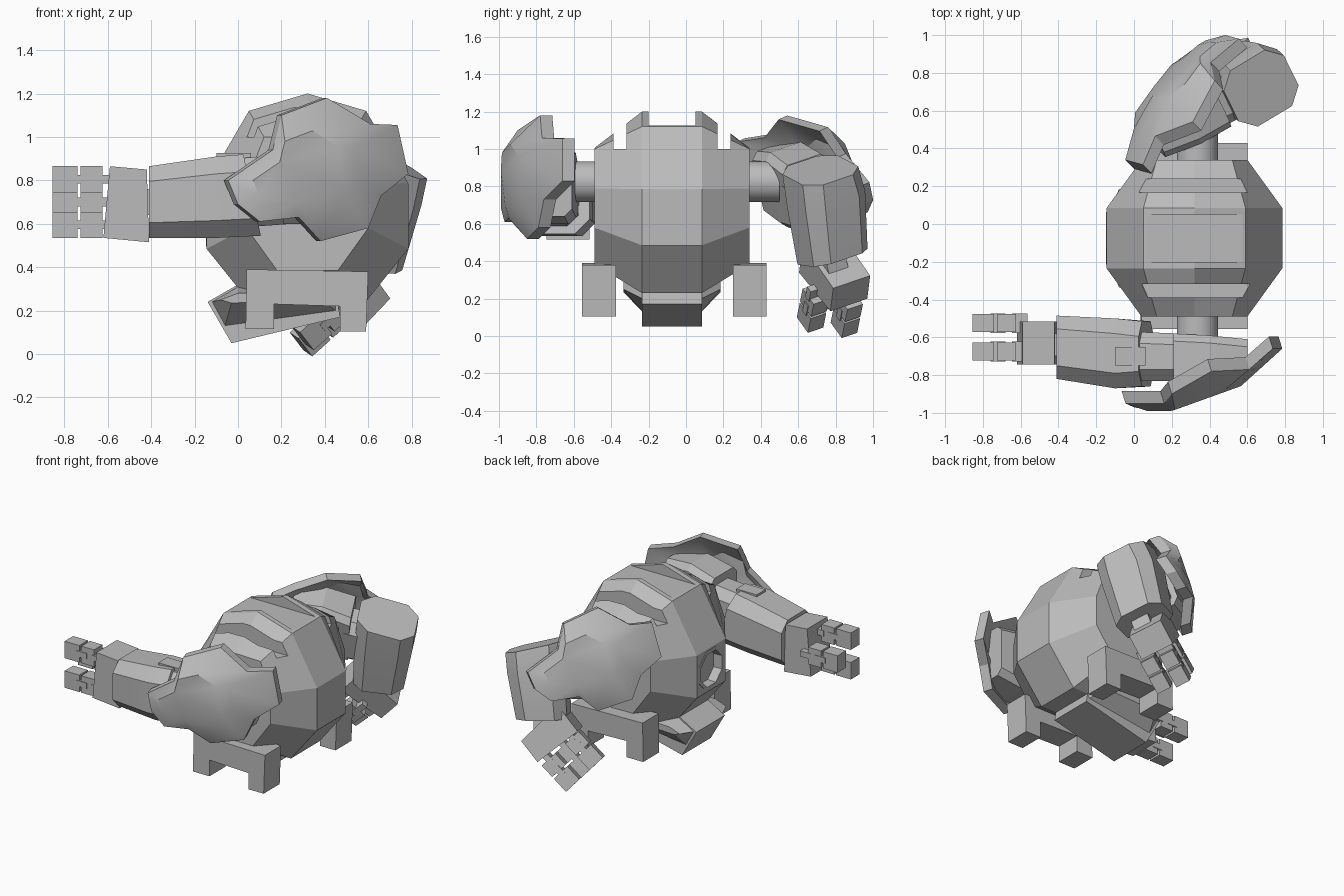
import bpy, bmesh, math
from mathutils import Matrix, Vector

cube = bpy.data.objects.get("Cube")
if cube:
    bpy.data.objects.remove(cube, do_unlink=True)

grey = bpy.data.materials.new("plain_grey")
grey.use_nodes = True
grey.diffuse_color = (0.5, 0.5, 0.5, 1)
grey.node_tree.nodes["Principled BSDF"].inputs["Base Color"].default_value = (0.5, 0.5, 0.5, 1)
CY = -0.075  # middle of the torso
CX = 0.32
IDENT = Matrix.Identity(4)


def finish(name, bm, matrix=IDENT, smooth=True):
    bmesh.ops.recalc_face_normals(bm, faces=bm.faces[:])
    mesh = bpy.data.meshes.new(name)
    bm.to_mesh(mesh)
    bm.free()
    mesh.transform(matrix)
    mesh.materials.append(grey)
    obj = bpy.data.objects.new(name, mesh)
    bpy.context.collection.objects.link(obj)
    if smooth:
        bpy.ops.object.select_all(action="DESELECT")
        obj.select_set(True)
        bpy.context.view_layer.objects.active = obj
        bpy.ops.object.shade_smooth_by_angle(angle=math.radians(28))
    return obj


def loft(name, rings, matrix=IDENT, smooth=True):
    """Skin a row of matching rings and cap both ends."""
    bm = bmesh.new()
    vs = [[bm.verts.new(p) for p in ring] for ring in rings]
    n = len(vs[0])
    for a, b in zip(vs, vs[1:]):
        for i in range(n):
            j = (i + 1) % n
            bm.faces.new((a[i], a[j], b[j], b[i]))
    bm.faces.new(vs[0])
    bm.faces.new(vs[-1])
    return finish(name, bm, matrix, smooth)


def prism(name, outline, y0, y1, matrix=IDENT):
    """Extrude an x-z outline along y."""
    return loft(name, [[(x, y, z) for x, z in outline] for y in (y0, y1)], matrix, False)


def box(name, lo, hi, matrix=IDENT):
    outline = [(lo[0], lo[2]), (hi[0], lo[2]), (hi[0], hi[2]), (lo[0], hi[2])]
    return prism(name, outline, lo[1], hi[1], matrix)


def circle_x(x, cy, cz, r, n=8):
    step = 2 * math.pi / n
    return [(x, cy + r * math.cos((i + 0.5) * step), cz + r * math.sin((i + 0.5) * step)) for i in range(n)]


def cut(target, cutter):
    cutter.hide_render = True
    cutter.hide_viewport = True
    mod = target.modifiers.new("cut", "BOOLEAN")
    mod.object = cutter
    mod.operation = "DIFFERENCE"
    mod.solver = "EXACT"


# Torso: faceted belt with a ridged top, narrowing to a smaller cap on each side
def torso_ring(y, top, half):
    left = [(-x, z) for x, z in reversed(half)]
    return [(CX + x, CY + y, z) for x, z in [(0, top)] + half + left]


belt = [(0.27, 1.12), (0.465, 0.785), (0.465, 0.485), (0.26, 0.23)]
cap = [(0.2, 1.0), (0.28, 0.79), (0.28, 0.58), (0.14, 0.385)]
torso = loft("torso", [torso_ring(-0.415, 1.005, cap), torso_ring(-0.16, 1.2, belt),
                       torso_ring(0.16, 1.2, belt), torso_ring(0.415, 1.005, cap)], smooth=False)
for side in (-1, 1):
    y = CY + side * 0.278
    cut(torso, box("vent_cutter", (0.02, y - 0.035, 1.0), (0.62, y + 0.035, 1.3)))
cut(torso, box("channel_cutter", (-0.1, CY - 0.125, 1.125), (0.75, CY + 0.125, 1.3)))
cut(torso, loft("face_cutter", [circle_x(-0.3, CY, 0.635, 0.13), circle_x(-0.07, CY, 0.635, 0.13)]))

# Ring around the face recess
loft("face_ring", [circle_x(x, CY, 0.635, r) for x, r in
                   ((-0.08, 0.13), (-0.08, 0.15), (-0.148, 0.15), (-0.148, 0.125), (-0.085, 0.122))], smooth=False)

# Chin plate under the torso with tapering wings
chin = [(-0.14, 0.24), (-0.03, 0.05), (0.47, 0.17), (0.45, 0.3), (0.0, 0.32)]
prism("chin_plate", chin, CY - 0.16, CY + 0.16)
wing_root = [(-0.12, 0.24), (-0.06, 0.13), (0.45, 0.2), (0.45, 0.3), (0.0, 0.31)]
wing_tip = [(-0.08, 0.25), (-0.03, 0.235), (0.38, 0.25), (0.38, 0.29), (0.0, 0.28)]
for side in (-1, 1):
    loft("chin_wing", [[(x, CY + side * y, z) for x, z in outline]
                       for y, outline in ((0.158, wing_root), (0.26, wing_tip))], smooth=False)

# Arched feet
arch = [(0.04, 0.39), (0.6, 0.38), (0.59, 0.105), (0.47, 0.105), (0.47, 0.22),
        (0.165, 0.23), (0.165, 0.115), (0.035, 0.115)]
for name, y in (("right_foot", -0.465), ("left_foot", 0.34)):
    prism(name, arch, y - 0.09, y + 0.09)

# Shoulder shafts
for name, y0, y1 in (("right_shaft", -0.65, -0.45), ("left_shaft", 0.3, 0.5)):
    ring = circle_x(0, 0.335, 0.825, 0.11, 20)
    loft(name, [[(a, y, z) for _, a, z in ring] for y in (y0, y1)])


# Shoulder armour outline: x, y, z
PAD = [(-0.045, -0.95, 0.8), (0.16, -0.95, 0.94), (0.2, -0.9, 1.1), (0.41, -0.78, 1.18),
       (0.61, -0.77, 1.06), (0.735, -0.66, 1.055), (0.785, -0.66, 0.83), (0.66, -0.76, 0.73),
       (0.6, -0.79, 0.58), (0.38, -0.85, 0.52), (0.28, -0.95, 0.63), (0.1, -0.97, 0.61), (0.0, -0.97, 0.69)]


def shoulder_pad(name, matrix):
    """Curved plate: a raised middle, its rim, and the same set back behind."""
    middle = []
    for x, y, z in PAD:
        ix, iz = 0.24 + (x - 0.24) * 0.6, 0.8 + (z - 0.8) * 0.6
        middle.append((ix, -0.99 + 0.36 * max(0, ix - 0.2), iz))
    back = [[(x - 0.02, y + 0.065, z) for x, y, z in ring] for ring in (PAD, middle)]
    loft(name, [middle, PAD] + back, matrix)


def block_ring(x, y0, y1, z0, z1, c, slant=0):
    """Chamfered rectangle facing along x; slant pushes its lower edge back."""
    ring = [(y0 + c, z0), (y1 - c, z0), (y1, z0 + c), (y1, z1 - c),
            (y1 - c, z1), (y0 + c, z1), (y0, z1 - c), (y0, z0 + c)]
    return [(x + slant * (z1 - z) / (z1 - z0), y, z) for y, z in ring]


def about(point, degrees, axis):
    p = Vector(point)
    return Matrix.Translation(p) @ Matrix.Rotation(math.radians(degrees), 4, axis) @ Matrix.Translation(-p)


def finger(side, y, z, height, matrix):
    """Two knuckled segments with hinge pins."""
    h = height / 2
    for tip, x0, x1 in (("base", -0.725, -0.625), ("tip", -0.855, -0.74)):
        box(f"{side}_finger_{tip}", (x0, y - 0.048, z - h), (x1, y + 0.048, z + h), matrix)
    for x in (-0.76, -0.645):
        box(f"{side}_finger_hinge", (x, y - 0.052, z - 0.02), (x + 0.08, y + 0.052, z + 0.02), matrix)


def arm(side, base, fore, hand):
    shoulder_pad(f"{side}_shoulder_pad", base)
    loft(f"{side}_shoulder", [block_ring(0.6, -0.8, -0.61, 0.64, 1.0, 0.04),
                              block_ring(0.4, -0.86, -0.59, 0.6, 1.02, 0.04),
                              block_ring(0.21, -0.87, -0.58, 0.6, 0.97, 0.04)], base, False)
    loft(f"{side}_upper_arm", [block_ring(0.25, -0.83, -0.58, 0.6, 0.92, 0.06),
                               block_ring(-0.02, -0.83, -0.57, 0.58, 0.9, 0.06)], base)
    loft(f"{side}_forearm", [block_ring(0.025, -0.86, -0.515, 0.545, 0.92, 0.08, 0.08),
                             block_ring(-0.1, -0.87, -0.5, 0.535, 0.91, 0.08),
                             block_ring(-0.41, -0.82, -0.485, 0.535, 0.865, 0.07)], fore)
    box(f"{side}_elbow_hinge", (-0.1, -0.75, 0.86), (0.06, -0.65, 0.925), base)
    box(f"{side}_wrist", (-0.48, -0.7, 0.64), (-0.38, -0.58, 0.76), fore)
    prism(f"{side}_palm", [(-0.41, 0.515), (-0.42, 0.85), (-0.59, 0.865), (-0.62, 0.535)], -0.745, -0.515, hand)
    for z in (0.805, 0.595):
        finger(side, -0.675, z, 0.12, hand)
    finger(side, -0.525, 0.7, 0.12, hand)


# Right arm reaches forward; left arm is turned round, tilted, and bent at elbow and wrist
arm("right", IDENT, IDENT, IDENT)
turned = Matrix.Translation((0.94, 0.12, -0.035)) @ Matrix.Rotation(math.radians(207), 4, "Z")
tilted = about((0.4, 0.57, 0.765), 18, Vector((0.7, 0.72, 0))) @ turned
bent = Matrix.Translation((0.095, 0.03, 0.07)) @ tilted @ about((0, -0.7, 0.8), -88, "Y")
wrist = Matrix.Translation((0, 0.045, -0.01))
arm("left", tilted, bent, wrist @ bent @ about((-0.42, -0.65, 0.69), -42, "Y"))
